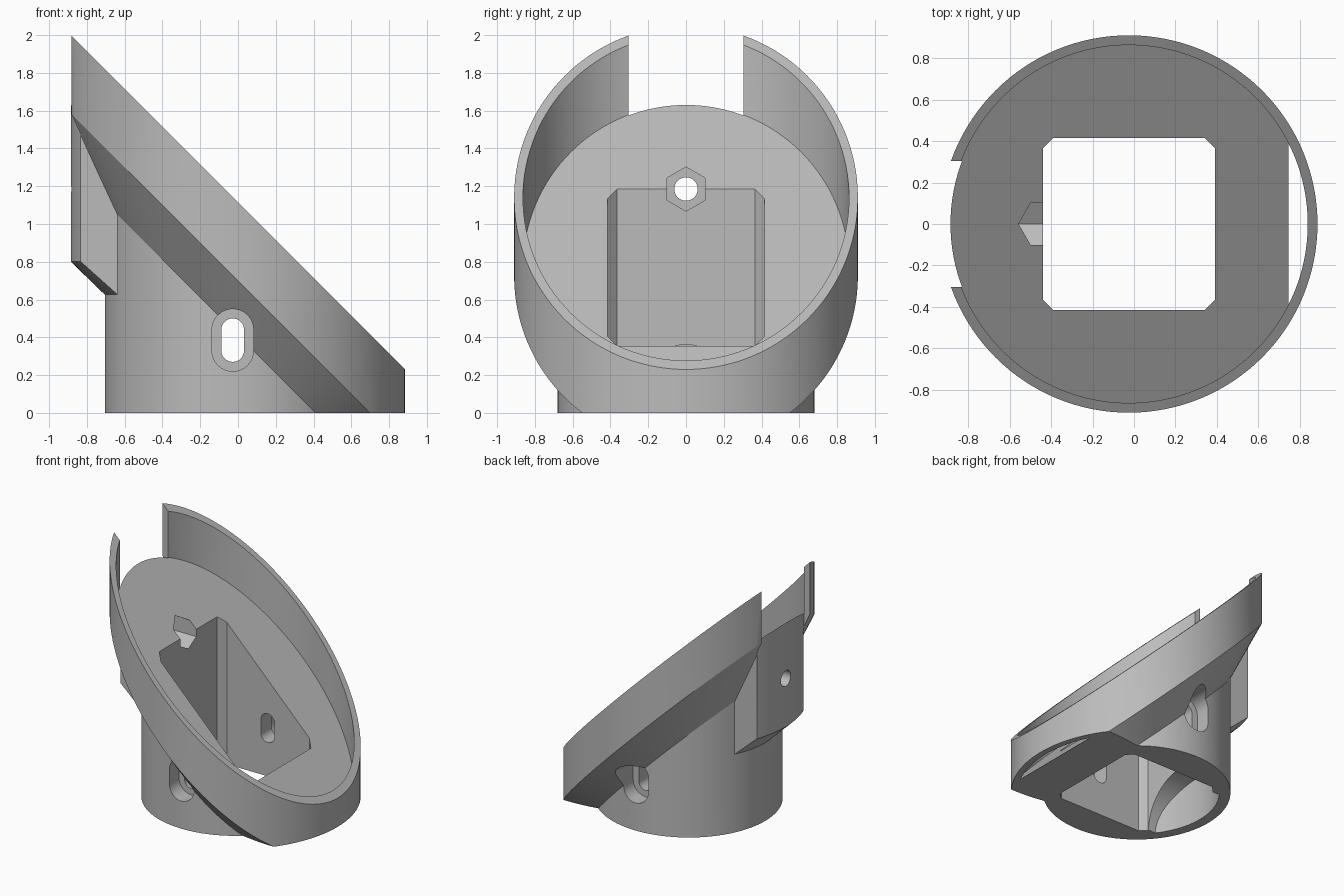
import bpy, bmesh
from math import sin, cos, pi, asin

cube = bpy.data.objects.get("Cube")
if cube:
    bpy.data.objects.remove(cube)

CX = -0.025          # axis of the round body
SEG = 128

grey = bpy.data.materials.new("plain_grey")
grey.use_nodes = True
grey.diffuse_color = (0.5, 0.5, 0.5, 1)
grey.node_tree.nodes["Principled BSDF"].inputs["Base Color"].default_value = (0.5, 0.5, 0.5, 1)


def loft(name, loops):
    """Closed solid through loops of equal point count, capped at both ends."""
    bm = bmesh.new()
    rings = [[bm.verts.new(p) for p in loop] for loop in loops]
    n = len(rings[0])
    for a, b in zip(rings, rings[1:]):
        for i in range(n):
            j = (i + 1) % n
            bm.faces.new((a[i], a[j], b[j], b[i]))
    bm.faces.new(rings[0])
    bm.faces.new(rings[-1])
    bmesh.ops.recalc_face_normals(bm, faces=bm.faces)
    mesh = bpy.data.meshes.new(name)
    bm.to_mesh(mesh)
    bm.free()
    mesh.materials.append(grey)
    obj = bpy.data.objects.new(name, mesh)
    bpy.context.collection.objects.link(obj)
    return obj


def combine(target, other, operation):
    """Apply a boolean and discard the helper solid."""
    mod = target.modifiers.new("cut", 'BOOLEAN')
    mod.operation, mod.object, mod.solver = operation, other, 'EXACT'
    bpy.context.view_layer.objects.active = target
    bpy.ops.object.modifier_apply(modifier=mod.name)
    bpy.data.objects.remove(other)


def circle(r, n=SEG, start=0.0):
    return [(r * cos(start + 2 * pi * i / n), r * sin(start + 2 * pi * i / n)) for i in range(n)]


def level(points, z):
    return [(x, y, z) for x, y in points]


def slanted(points, z):
    return [(x, y, z - x) for x, y in points]


def disc(r):
    return [(CX + x, y) for x, y in circle(r)]


def arc_block(r, half, inner):
    """Outline with a round side of radius r toward -x and a flat side at x = inner."""
    a = asin(half / r)
    arc = [(CX - r * cos(t), r * sin(t)) for t in [-a + 2 * a * i / 24 for i in range(25)]]
    return arc + [(inner, half), (inner, -half)]


def along_x(points, z, x0, x1):
    return [[(x, u, z + v) for u, v in points] for x in (x0, x1)]


# Round base flaring into the slanted ring
body = loft("slanted_cup", [
    level(disc(0.68), -0.5), slanted(disc(0.68), 0.41),
    slanted(disc(0.91), 0.70), slanted(disc(0.91), 1.115)])

# Screw boss on the tall side
boss = loft("screw_boss", [
    level(arc_block(0.66, 0.295, -0.5), 0.606), level(arc_block(0.90, 0.295, -0.5), 0.839),
    slanted(arc_block(0.90, 0.295, -0.5), 0.9)])
combine(body, boss, 'UNION')

# Gap in the ring, trimming the boss to a round face
notch = loft("ring_gap", [level(arc_block(0.86, 0.305, -1.3), z) for z in (-1, 3)])
combine(body, notch, 'DIFFERENCE')

# Dish inside the ring
dish = loft("dish", [slanted(disc(0.863), z) for z in (0.745, 3)])
combine(body, dish, 'DIFFERENCE')

# Flat underside
ground = [(-2, -2), (2, -2), (2, 2), (-2, 2)]
combine(body, loft("underside", [level(ground, -2), level(ground, 0)]), 'DIFFERENCE')

# Square shaft with chamfered corners
hx, hy, ch = 0.415, 0.415, 0.05
corner = [(hx, hy - ch), (hx - ch, hy)]
outline = []
for sx, sy in ((1, 1), (-1, 1), (-1, -1), (1, -1)):
    pts = corner if sx * sy > 0 else corner[::-1]
    outline += [(CX + sx * x, sy * y) for x, y in pts]
combine(body, loft("shaft", [level(outline, z) for z in (-1, 3)]), 'DIFFERENCE')

# Arched recess low in the shaft wall
recess = loft("recess", along_x(circle(0.36, 64), 0, -0.9, -0.3))
combine(recess, loft("bore", [level(disc(0.6), z) for z in (-1, 1)]), 'INTERSECT')
combine(body, recess, 'DIFFERENCE')

# Hexagonal nut pocket and screw hole
combine(body, loft("nut_pocket", along_x(circle(0.117, 6, pi / 2), 1.185, -0.68, 0)), 'DIFFERENCE')
combine(body, loft("screw_hole", along_x(circle(0.062, 32), 1.185, -1.2, -0.5)), 'DIFFERENCE')


# Upright slots with wider outer pockets, on both sides
def slot(r, y0, y1):
    pts = [(r * cos(pi * i / 16), 0.44 + r * sin(pi * i / 16)) for i in range(17)]
    pts += [(-x, 0.77 - z) for x, z in pts]
    return loft("slot", [[(x - 0.028, y, z) for x, z in pts] for y in (y0, y1)])


for side in (-1, 1):
    combine(body, slot(0.06, side * 0.3, side * 1.2), 'DIFFERENCE')
    combine(body, slot(0.11, side * 0.55, side * 1.2), 'DIFFERENCE')

# Smooth round walls, crisp edges
bpy.ops.object.select_all(action='DESELECT')
body.select_set(True)
bpy.context.view_layer.objects.active = body
bpy.ops.object.shade_smooth_by_angle(angle=pi / 7)
